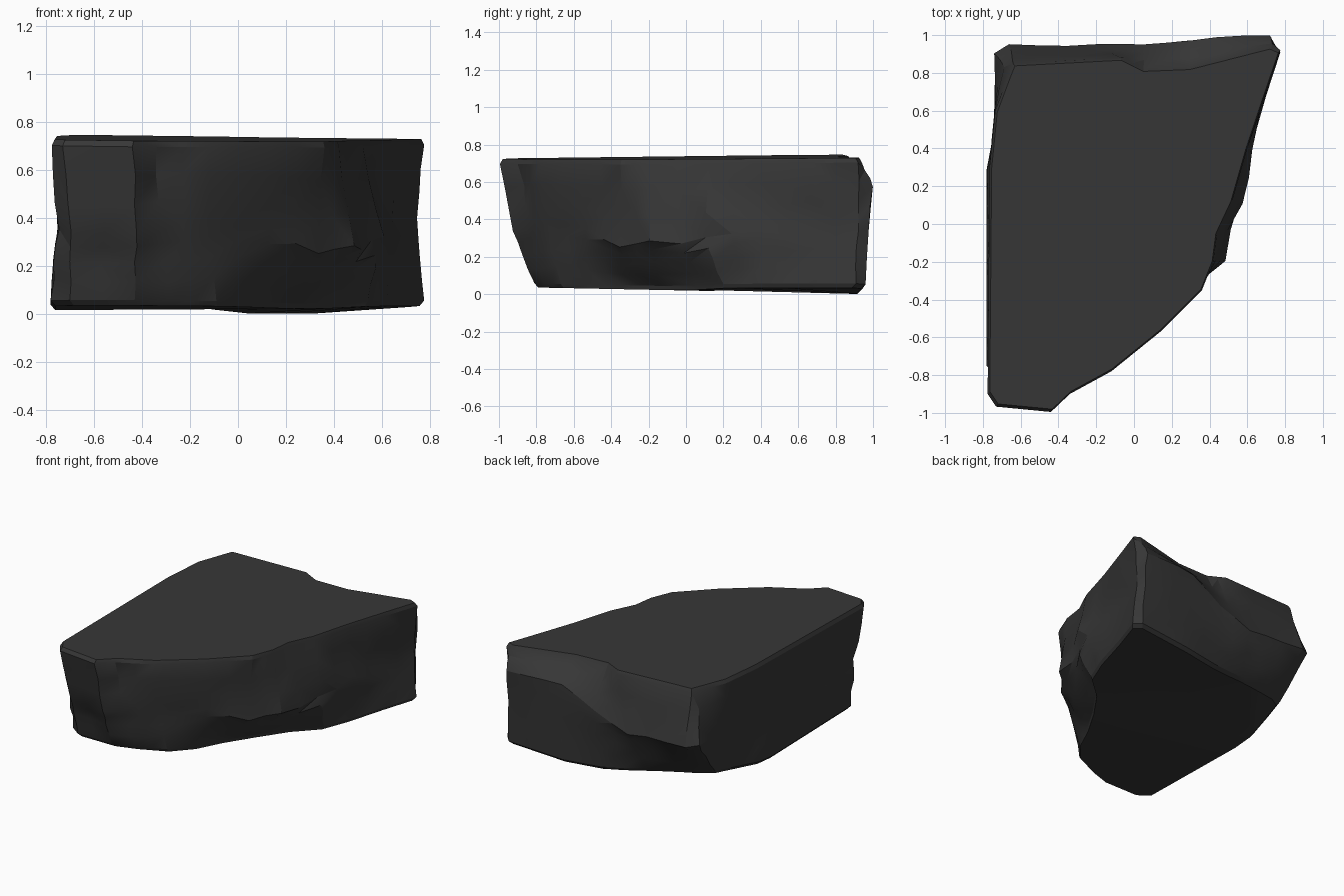
import bpy, bmesh, math, random
from mathutils import Vector

if "Cube" in bpy.data.objects:
    bpy.data.objects.remove(bpy.data.objects["Cube"])

random.seed(4)

# Cross-section stations round the slab: top x,y | middle x,y,z | bottom x,y
STATIONS = [
    (-.775, -.90, -.75, -.83, .35, -.78, -.75),
    (-.73, -.967, -.70, -.90, .34, -.70, -.81),
    (-.44, -.995, -.42, -.93, .34, -.43, -.81),
    (-.34, -.90, -.33, -.86, .35, -.28, -.76),
    (-.12, -.78, -.12, -.75, .40, -.09, -.67),
    (.14, -.57, .14, -.54, .35, .03, -.53),
    (.36, -.35, .33, -.35, .25, .12, -.34),
    (.42, -.20, .48, -.19, .28, .24, -.14),
    (.44, -.05, .515, -.03, .27, .38, .06),
    (.52, .12, .595, .10, .30, .54, .20),
    (.60, .40, .62, .40, .35, .62, .40),
    (.69, .67, .67, .67, .40, .70, .68),
    (.775, .92, .74, .92, .40, .775, .91),
    (.73, .94, .72, 1.0, .58, .73, .96),
    (.30, .83, .30, .975, .58, .32, .94),
    (.05, .82, .05, .955, .45, .05, .89),
    (-.07, .88, -.20, .945, .35, -.25, .82),
    (-.64, .85, -.66, .945, .38, -.62, .72),
    (-.66, .80, -.735, .91, .39, -.70, .67),
    (-.735, .60, -.735, .60, .40, -.74, .50),
    (-.765, .30, -.745, .30, .40, -.78, .29),
]
# Chips in the sides: centre, radius, inward push
CHIPS = [
    ((.59, .11, .31), .06, (-.04, 0, 0)),
    ((.62, .30, .58), .14, (-.025, .01, 0)),
    ((-.35, -.9, .58), .10, (0, .025, 0)),
    ((-.60, -.87, .25), .11, (0, .03, 0)),
    ((.33, -.33, .5), .12, (-.015, .015, 0)),
]


def top_z(x, y):
    return .728 + .012 * y - .013 * x


def bottom_z(x, y):
    lift = .07 * max(0, x - .3) + .25 * max(0, y - .2) * max(0, -x)
    return max(0, .02 - .02 * y + lift)


def column(s):
    """Points from the top rim down to the bottom rim at one station."""
    tx, ty, mx, my, mz, bx, by = s
    top = Vector((tx, ty, top_z(tx, ty) - .025))
    mid = Vector((mx, my, mz))
    low = Vector((bx, by, bottom_z(bx, by) + .022))
    return ([top.lerp(mid, t) for t in (0, .33, .67, 1)]
            + [mid.lerp(low, t) for t in (.2, .45, .72, 1)])


# Resample the stations so the long sides get extra facets
columns = []
for a, b in zip(STATIONS, STATIONS[1:] + STATIONS[:1]):
    n = max(1, math.ceil(math.dist(a[2:4], b[2:4]) / .17))
    for i in range(n):
        t = i / n
        columns.append(column([p + (q - p) * t for p, q in zip(a, b)]))

# Irregular chiselled side surface
for col in columns:
    for i, p in enumerate(col):
        if 0 < i < len(col) - 1:
            p += Vector([random.uniform(-.007, .007) for _ in range(3)])
            for centre, radius, push in CHIPS:
                d = (p - Vector(centre)).length / radius
                p += Vector(push) * math.exp(-d * d)
    # Worn rims leading into the flat top and bottom faces
    rim, foot = col[0], col[-1]
    x, y = rim.x * .985, rim.y * .985
    col.insert(0, Vector((x, y, top_z(x, y))))
    x, y = foot.x * .975, foot.y * .975
    col.append(Vector((x, y, bottom_z(x, y))))

bm = bmesh.new()
grid = [[bm.verts.new(p) for p in col] for col in columns]
for a, b in zip(grid, grid[1:] + grid[:1]):
    for i in range(len(a) - 1):
        bm.faces.new((a[i], a[i + 1], b[i + 1], b[i]))
bm.faces.new([col[0] for col in grid])
bm.faces.new([col[-1] for col in reversed(grid)])
bmesh.ops.triangulate(bm, faces=bm.faces[:])
bmesh.ops.recalc_face_normals(bm, faces=bm.faces[:])

mesh = bpy.data.meshes.new("stone_slab")
bm.to_mesh(mesh)
bm.free()
slab = bpy.data.objects.new("stone_slab", mesh)
bpy.context.collection.objects.link(slab)

# Dark stone
stone = bpy.data.materials.new("dark_stone")
stone.diffuse_color = (.038, .038, .038, 1)
stone.use_nodes = True
stone.node_tree.nodes["Principled BSDF"].inputs["Base Color"].default_value = stone.diffuse_color
mesh.materials.append(stone)

# Soften shallow facets, keep the broken edges crisp
bpy.context.view_layer.objects.active = slab
slab.select_set(True)
bpy.ops.object.shade_smooth_by_angle(angle=math.radians(20))
